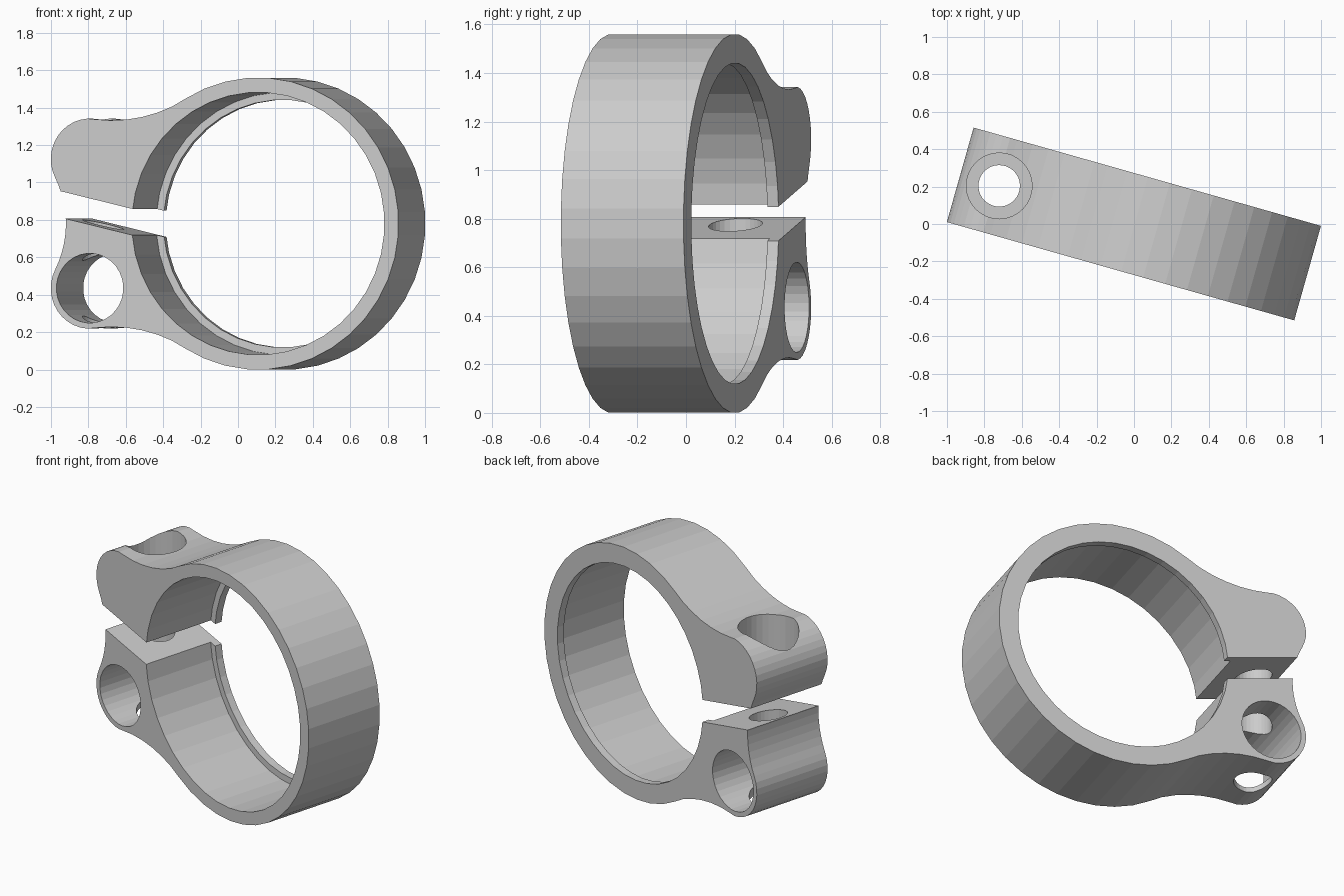
import bpy, bmesh, math
from mathutils import Matrix

if "Cube" in bpy.data.objects:
    bpy.data.objects.remove(bpy.data.objects["Cube"])

W = 0.525                 # band width
MID = 0.78                # height of the ring centre
RING_X = 0.186            # ring centre along the clamp
EAR_X, EAR_D, EAR_R = -0.749, 0.345, 0.217   # ear circle (offset above/below MID)
YAW = math.radians(-15.8)


def arc(cx, cz, r, a0, a1, n):
    return [(cx + r * math.cos(math.radians(a0 + (a1 - a0) * i / n)),
             cz + r * math.sin(math.radians(a0 + (a1 - a0) * i / n))) for i in range(n + 1)]


def prism(name, pts, y0, y1):
    """Extrude an (x, z) outline from y0 to y1."""
    bm = bmesh.new()
    a = [bm.verts.new((x, y0, z)) for x, z in pts]
    b = [bm.verts.new((x, y1, z)) for x, z in pts]
    bm.faces.new(a)
    bm.faces.new(b[::-1])
    for i in range(len(pts)):
        j = (i + 1) % len(pts)
        bm.faces.new((a[i], b[i], b[j], a[j]))
    bmesh.ops.recalc_face_normals(bm, faces=bm.faces)
    me = bpy.data.meshes.new(name)
    bm.to_mesh(me)
    bm.free()
    ob = bpy.data.objects.new(name, me)
    bpy.context.collection.objects.link(ob)
    return ob


def disc(cx, cz, r, n):
    step = 360 / n
    return arc(cx, cz, r, step / 2, 360 - step / 2, n - 1)


def cut(target, cutter):
    cutter.hide_render = True
    m = target.modifiers.new("cut", 'BOOLEAN')
    m.operation, m.solver, m.object = 'DIFFERENCE', 'EXACT', cutter
    bpy.context.view_layer.update()
    dg = bpy.context.evaluated_depsgraph_get()
    me = bpy.data.meshes.new_from_object(target.evaluated_get(dg))
    target.modifiers.clear()
    target.data = me
    bpy.data.objects.remove(cutter)


def upright(name, r, z0, z1, n=32):
    """Vertical round cutter on the bolt axis."""
    ob = prism(name, disc(0, 0, r, n), z0, z1)
    ob.data.transform(Matrix.Translation((EAR_X, 0, 0)) @ Matrix.Rotation(math.pi / 2, 4, 'X'))
    return ob


# Clamp body: ring, blended neck, round ear, waist; mirrored below the middle
upper = arc(RING_X, 0, 0.781, 4.5, 121.5, 13)
upper += arc(-0.628, 1.352, 0.8, -58.95, -96.9, 6)[1:]
upper += arc(EAR_X, EAR_D, EAR_R, 83.1, 207.4, 12)[1:]
upper += arc(-1.415, 0, 0.533, 27.4, 2, 5)[1:]
outline = upper + [(x, -d) for x, d in reversed(upper)]
clamp = prism("clamp_ring", [(x, d + MID) for x, d in outline], -W / 2, W / 2)

# Bore with a thin lip left at the back
cut(clamp, prism("bore_cutter", disc(RING_X, MID, 0.702, 40), -1, 0.215))
cut(clamp, prism("lip_cutter", disc(RING_X, MID, 0.662, 40), 0.1, 1))

# Slanted slot between the ears
def slot_z(x):
    return 0.79 - 0.237 * (x + 0.518)

x0, x1, h = -1.4, -0.3, 0.07
cut(clamp, prism("slot_cutter", [(x0, slot_z(x0) - h), (x1, slot_z(x1) - h),
                                 (x1, slot_z(x1) + h), (x0, slot_z(x0) + h)], -1, 1))

# Cross hole in the lower ear, bolt hole and counterbore from the top
cut(clamp, prism("barrel_cutter", disc(EAR_X, MID - EAR_D, 0.186, 32), -1, 1))
cut(clamp, upright("bolt_cutter", 0.111, -0.5, 2))
cut(clamp, upright("counterbore_cutter", 0.176, 1.1, 2))

# Turn into place, flat shaded, single grey
clamp.data.transform(Matrix.Rotation(YAW, 4, 'Z'))
for p in clamp.data.polygons:
    p.use_smooth = False
    p.material_index = 0
grey = bpy.data.materials.new("plain_grey")
grey.diffuse_color = (0.6, 0.6, 0.6, 1)
grey.use_nodes = True
grey.node_tree.nodes["Principled BSDF"].inputs["Base Color"].default_value = grey.diffuse_color
clamp.data.materials.clear()
clamp.data.materials.append(grey)
